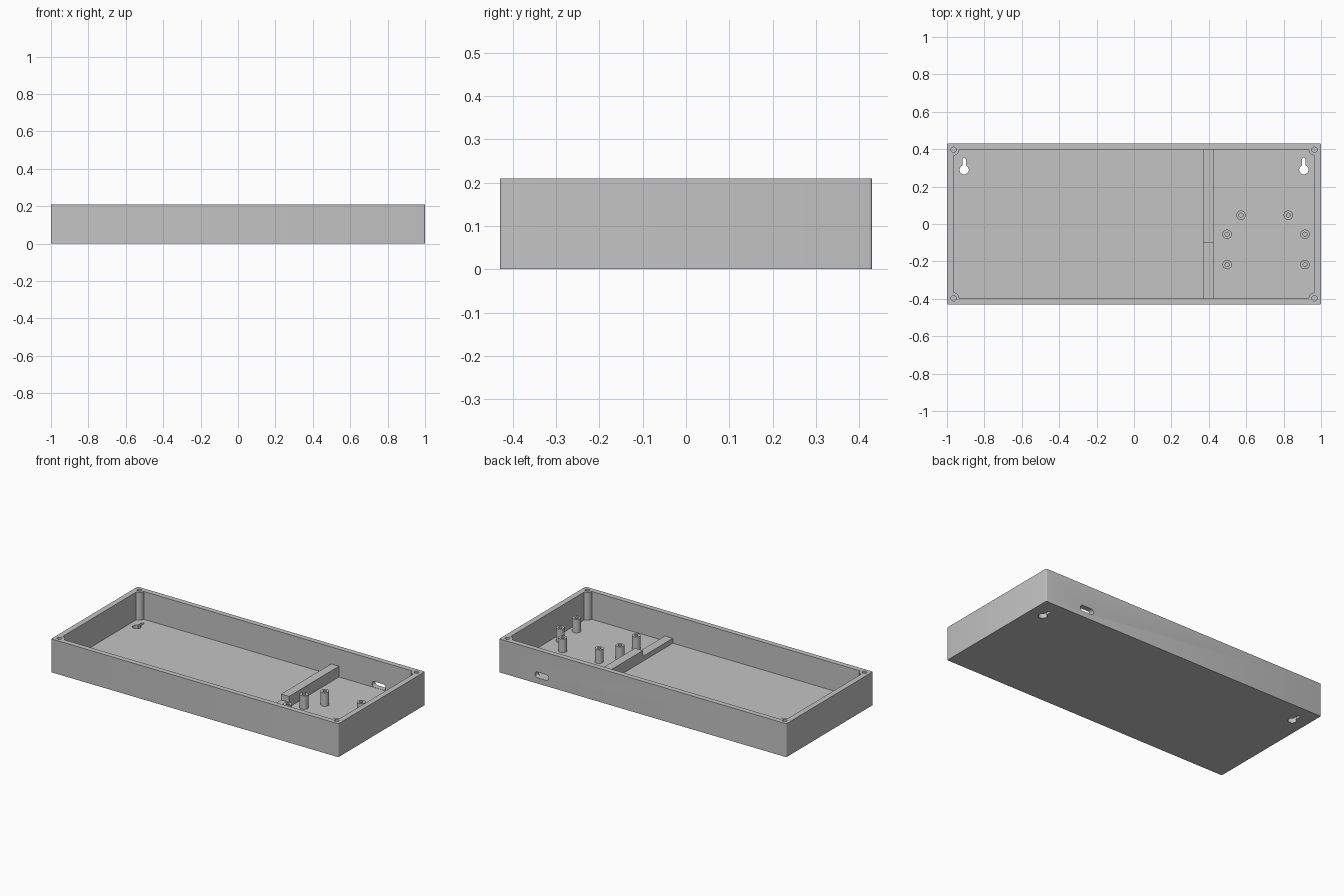
import bpy
import bmesh
from math import sin, cos, pi, acos

if "Cube" in bpy.data.objects:
    bpy.data.objects.remove(bpy.data.objects["Cube"], do_unlink=True)

LENGTH, DEPTH, HEIGHT = 2.0, 0.86, 0.21
INNER_X, INNER_Y, FLOOR = 0.965, 0.397, 0.035

grey = bpy.data.materials.new("plain grey")
grey.use_nodes = True
grey.diffuse_color = (0.55, 0.55, 0.55, 1)
grey.node_tree.nodes["Principled BSDF"].inputs["Base Color"].default_value = grey.diffuse_color


def arc(cx, cy, r, start, end, steps):
    return [(cx + r * cos(start + (end - start) * i / steps),
             cy + r * sin(start + (end - start) * i / steps)) for i in range(steps + 1)]


def rounded_rect(w, h, r, steps=4):
    pts = []
    for k, (sx, sy) in enumerate([(1, 1), (-1, 1), (-1, -1), (1, -1)]):
        pts += arc(sx * (w / 2 - r), sy * (h / 2 - r), r, k * pi / 2, (k + 1) * pi / 2, steps)
    return pts


def add_object(name, bm):
    bmesh.ops.remove_doubles(bm, verts=bm.verts, dist=1e-5)
    bmesh.ops.recalc_face_normals(bm, faces=bm.faces)
    mesh = bpy.data.meshes.new(name)
    bm.to_mesh(mesh)
    bm.free()
    mesh.materials.append(grey)
    obj = bpy.data.objects.new(name, mesh)
    bpy.context.collection.objects.link(obj)
    return obj


def prism(name, outline, z0, z1):
    bm = bmesh.new()
    face = bm.faces.new([bm.verts.new((x, y, z0)) for x, y in outline])
    top = bmesh.ops.extrude_face_region(bm, geom=[face])["geom"]
    bmesh.ops.translate(bm, vec=(0, 0, z1 - z0),
                        verts=[v for v in top if isinstance(v, bmesh.types.BMVert)])
    return add_object(name, bm)


def cylinder(name, x, y, r, z0, z1):
    return prism(name, arc(x, y, r, 0, 2 * pi, 32)[:-1], z0, z1)


def cut(target, cutters):
    for cutter in cutters:
        mod = target.modifiers.new("cut", "BOOLEAN")
        mod.operation, mod.solver, mod.object = "DIFFERENCE", "EXACT", cutter
    bpy.context.view_layer.update()
    graph = bpy.context.evaluated_depsgraph_get()
    mesh = bpy.data.meshes.new_from_object(target.evaluated_get(graph))
    target.modifiers.clear()
    target.data = mesh
    for cutter in cutters:
        bpy.data.objects.remove(cutter, do_unlink=True)


def smooth(obj):
    bpy.ops.object.select_all(action="DESELECT")
    obj.select_set(True)
    bpy.context.view_layer.objects.active = obj
    bpy.ops.object.shade_smooth_by_angle()


corners = [(sx * INNER_X, sy * INNER_Y) for sx in (-1, 1) for sy in (-1, 1)]

# Cavity that leaves a round screw boss in each corner
cavity = prism("cavity", [(-INNER_X, -INNER_Y), (INNER_X, -INNER_Y),
                          (INNER_X, INNER_Y), (-INNER_X, INNER_Y)], FLOOR, HEIGHT + 0.05)
cut(cavity, [cylinder("boss", x, y, 0.031, 0, 0.4) for x, y in corners])

# Open tray
case = prism("case", rounded_rect(LENGTH, DEPTH, 0.007), 0, HEIGHT)
cutters = [cavity]
cutters += [cylinder("screw_hole", x, y, 0.014, 0.08, 0.3) for x, y in corners]

# Keyhole hangers through the floor
BIG, SMALL = 0.025, 0.009
gap = acos(SMALL / BIG)
for x in (-0.908, 0.908):
    outline = arc(x, 0.29, BIG, pi - gap, 2 * pi + gap, 24) + arc(x, 0.346, SMALL, 0, pi, 8)
    cutters.append(prism("keyhole", outline, -0.05, 0.1))

# Cable port through the back wall
port = prism("port", rounded_rect(0.095, 0.036, 0.0175, 6), -0.05, 0.05)
port.rotation_euler.x = pi / 2
port.location = (0.703, 0.42, 0.054)
cutters.append(port)
cut(case, cutters)
smooth(case)

# Stepped divider, drawn as a side profile and extruded across its thickness
STEP, LOW, TALL = -0.1, 0.066, 0.103
divider = prism("divider", [(-INNER_Y, FLOOR), (INNER_Y, FLOOR), (INNER_Y, TALL),
                            (STEP, TALL), (STEP, LOW), (-INNER_Y, LOW)], 0.37, 0.425)
for v in divider.data.vertices:
    v.co = (v.co.z, v.co.x, v.co.y)

# Hollow board standoffs
standoffs = [(0.572, 0.047), (0.825, 0.047)]
standoffs += [(x, y) for x in (0.498, 0.914) for y in (-0.055, -0.217)]
for i, (x, y) in enumerate(standoffs):
    post = cylinder(f"standoff_{i + 1}", x, y, 0.025, FLOOR, 0.12)
    cut(post, [cylinder("pilot_hole", x, y, 0.011, FLOOR + 0.005, 0.2)])
    smooth(post)
